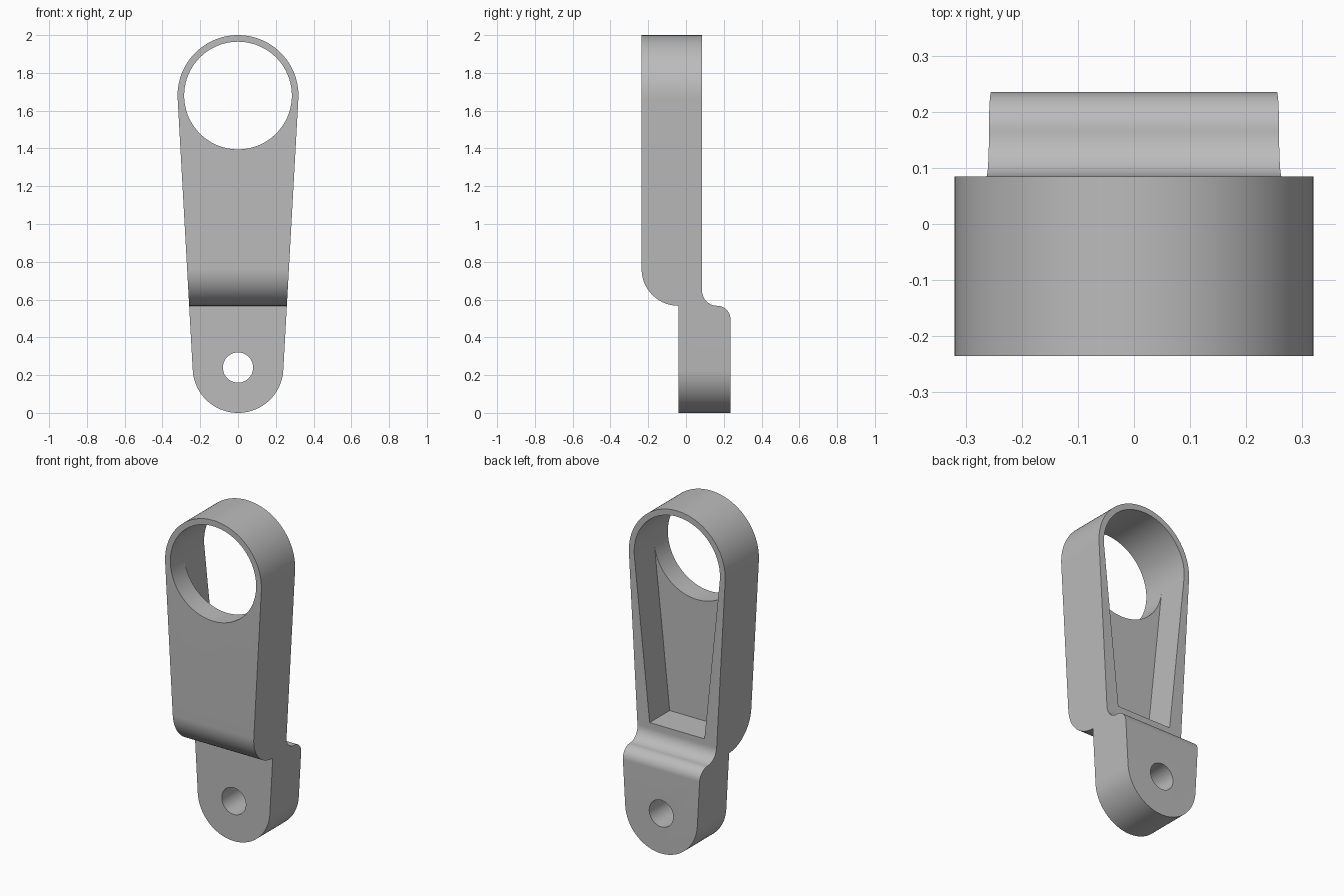
import bpy
import bmesh
from math import sin, cos, pi, asin, acos, atan2, hypot

cube = bpy.data.objects.get("Cube")
if cube:
    bpy.data.objects.remove(cube, do_unlink=True)

EYE_Z, EYE_R, BORE_R = 1.68, 0.32, 0.285      # large end
PIN_Z, PIN_R, PIN_HOLE_R = 0.24, 0.24, 0.08   # small end
FRONT, BACK = -0.235, 0.085                   # arm thickness
TANG_FRONT, TANG_BACK = -0.04, 0.235          # offset lower tang
STEP_Z, POCKET_FLOOR = 0.567, -0.105
POCKET_Z, POCKET_HALF = 0.68, 0.182

metal = bpy.data.materials.new("grey metal")
metal.use_nodes = True
grey = (0.5, 0.5, 0.5, 1)
metal.diffuse_color = grey
metal.node_tree.nodes["Principled BSDF"].inputs["Base Color"].default_value = grey


def arc(cx, cy, r, a, b, n):
    return [(cx + r * cos(a + (b - a) * i / n), cy + r * sin(a + (b - a) * i / n))
            for i in range(n + 1)]


def prism(name, points, axis, lo, hi):
    """Extrude a closed 2D outline along x (points are y, z) or y (points are x, z)."""
    def place(p, d):
        return (d, p[0], p[1]) if axis == "x" else (p[0], d, p[1])
    bm = bmesh.new()
    ends = [[bm.verts.new(place(p, d)) for p in points] for d in (lo, hi)]
    for ring in ends:
        bm.faces.new(ring)
    n = len(points)
    for i in range(n):
        j = (i + 1) % n
        bm.faces.new((ends[0][i], ends[0][j], ends[1][j], ends[1][i]))
    bmesh.ops.recalc_face_normals(bm, faces=bm.faces)
    mesh = bpy.data.meshes.new(name)
    bm.to_mesh(mesh)
    bm.free()
    mesh.materials.append(metal)
    obj = bpy.data.objects.new(name, mesh)
    bpy.context.collection.objects.link(obj)
    return obj


def combine(target, cutter, operation):
    cutter.hide_render = True
    bpy.context.view_layer.objects.active = target
    mod = target.modifiers.new("cut", "BOOLEAN")
    mod.operation, mod.object, mod.solver = operation, cutter, "EXACT"
    bpy.ops.object.modifier_apply(modifier=mod.name)
    bpy.data.objects.remove(cutter, do_unlink=True)


# Front outline: two round ends joined by tangent sides
t = asin((EYE_R - PIN_R) / (EYE_Z - PIN_Z))
outline = (arc(0, EYE_Z, EYE_R, -t, pi + t, 72)
           + arc(0, PIN_Z, PIN_R, pi + t, 2 * pi - t, 60))
link_arm = prism("link_arm", outline, "y", -0.5, 0.5)

# Side profile: thick arm stepping back to the tang through rounded shoulders
r = TANG_FRONT - FRONT
fillet, shoulder = 0.08, 0.07
side = [(BACK, 2.2), (FRONT, 2.2)]
side += arc(TANG_FRONT, STEP_Z + r, r, pi, 1.5 * pi, 24)
side += [(TANG_FRONT, -0.2), (TANG_BACK, -0.2)]
side += arc(TANG_BACK - shoulder, STEP_Z - shoulder, shoulder, 0, pi / 2, 16)
side += arc(BACK + fillet, STEP_Z + fillet, fillet, 1.5 * pi, pi, 16)[1:]
combine(link_arm, prism("side_profile", side, "x", -0.6, 0.6), "INTERSECT")

# Tapered pocket in the back, its sides tangent to the bore
drop = EYE_Z - POCKET_Z
a = atan2(drop, POCKET_HALF) - acos(BORE_R / hypot(drop, POCKET_HALF))
upper = arc(0, EYE_Z, BORE_R, -a, pi + a, 72)
pocket = upper + [(-POCKET_HALF, POCKET_Z), (POCKET_HALF, POCKET_Z)]
combine(link_arm, prism("pocket", pocket, "y", POCKET_FLOOR, 0.5), "DIFFERENCE")

# Large bore through the front plate
bore = upper + arc(0, EYE_Z, BORE_R, pi + a, 2 * pi - a, 56)[1:-1]
combine(link_arm, prism("bore", bore, "y", -0.5, POCKET_FLOOR + 0.001), "DIFFERENCE")

# Pin hole through the tang
pin = arc(0, PIN_Z, PIN_HOLE_R, 0, 2 * pi, 48)[:-1]
combine(link_arm, prism("pin_hole", pin, "y", -0.5, 0.5), "DIFFERENCE")

bpy.ops.object.select_all(action="DESELECT")
link_arm.select_set(True)
bpy.context.view_layer.objects.active = link_arm
bpy.ops.object.shade_smooth_by_angle()
